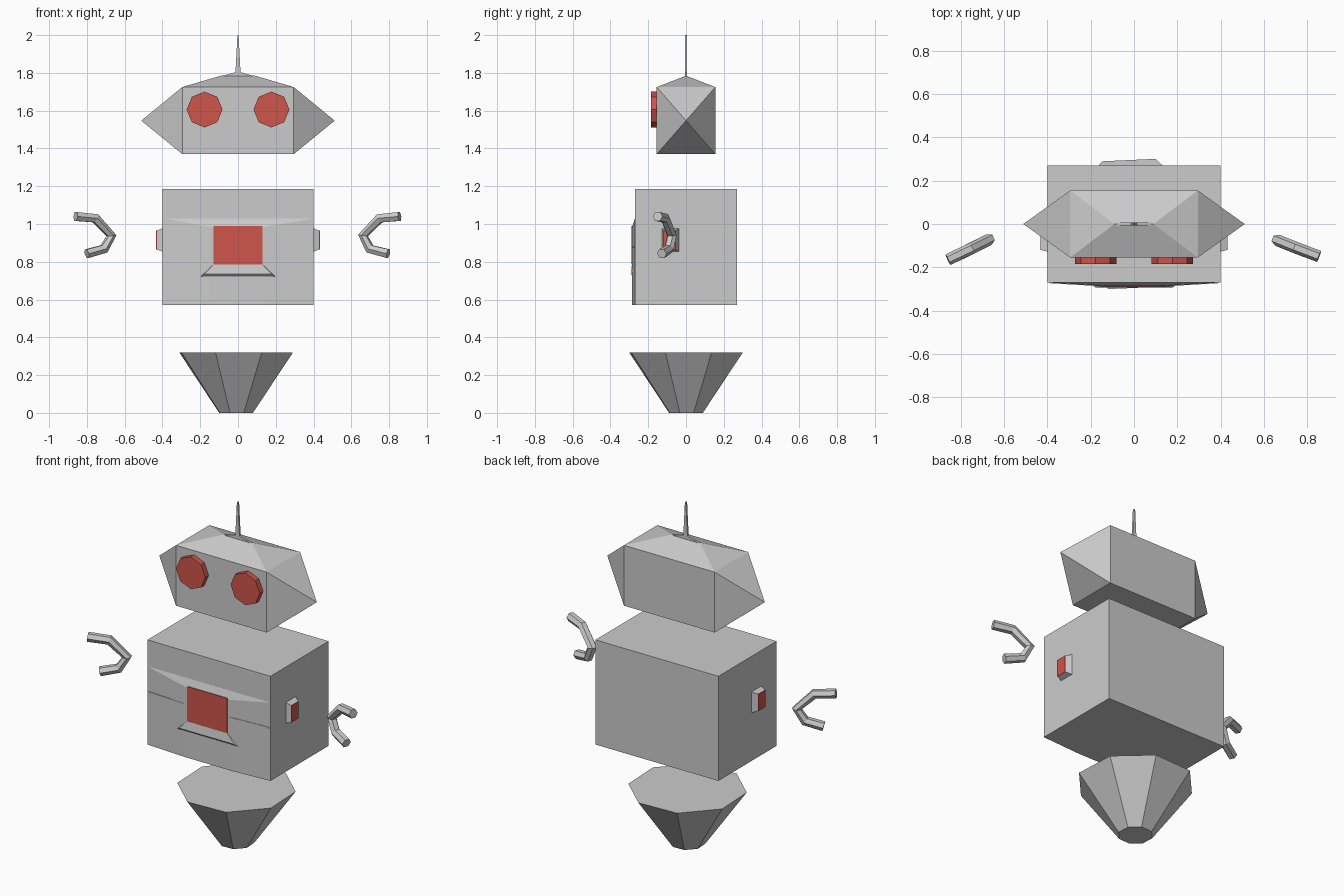
import bpy, bmesh
from math import cos, sin, pi, radians

if "Cube" in bpy.data.objects:
    bpy.data.objects.remove(bpy.data.objects["Cube"])

red = bpy.data.materials.new("red")
red.diffuse_color = (0.62, 0.09, 0.07, 1)
red.use_nodes = True
red.node_tree.nodes["Principled BSDF"].inputs["Base Color"].default_value = red.diffuse_color


def hull(name, pts, mat=None):
    """Flat-faced convex solid around a few corner points."""
    bm = bmesh.new()
    for p in pts:
        bm.verts.new(p)
    bmesh.ops.convex_hull(bm, input=bm.verts[:])
    bmesh.ops.dissolve_limit(bm, angle_limit=0.005, verts=bm.verts[:], edges=bm.edges[:])
    bmesh.ops.recalc_face_normals(bm, faces=bm.faces[:])
    me = bpy.data.meshes.new(name)
    bm.to_mesh(me)
    bm.free()
    if mat:
        me.materials.append(mat)
    ob = bpy.data.objects.new(name, me)
    bpy.context.collection.objects.link(ob)
    return ob


def box(x0, x1, y0, y1, z0, z1):
    return [(x, y, z) for x in (x0, x1) for y in (y0, y1) for z in (z0, z1)]


def octagon(r, start):
    return [(r * cos(start + i * pi / 4), r * sin(start + i * pi / 4)) for i in range(8)]


# Tapered base, widening upward
turn = radians(22.5 + 2.6)
hull("base", [(x - 0.01, y, z) for r, z in ((0.095, 0), (0.32, 0.32)) for x, y in octagon(r, turn)])

# Body box and the slightly bulged front plate with its sloped top edge
hull("body", box(-0.4, 0.4, -0.27, 0.27, 0.57, 1.185))
plan = [(-0.4, -0.27), (-0.15, -0.285), (0.15, -0.285), (0.4, -0.27)]
plate = [(x, y, z) for x, y in plan for z in (0.57, 0.985)]
hull("front_plate", plate + [(-0.4, -0.27, 1.03), (0.4, -0.27, 1.03)])

# Red chest panel and the lip below it
hull("chest_panel", box(-0.13, 0.13, -0.288, -0.27, 0.785, 0.99), red)
hull("chest_lip", [(s * x, y, z) for s in (-1, 1) for x, y, z in (
    (0.13, -0.286, 0.785), (0.18, -0.293, 0.735), (0.2, -0.28, 0.72),
    (0.13, -0.27, 0.785), (0.2, -0.27, 0.72))])

# Antenna: flat flared foot and spike
hull("antenna_foot", [(x, y, z) for x, z in ((-0.085, 1.783), (0.085, 1.783), (-0.01, 1.805), (0.01, 1.805))
                      for y in (-0.006, 0.006)])
hull("antenna", [(s * x, y, z) for s in (-1, 1) for x, z in ((0.014, 1.79), (0.003, 2.0))
                 for y in (-0.006, 0.006)])

# Head: box with pointed sides and a low hipped roof
hull("head", box(-0.295, 0.295, -0.155, 0.155, 1.37, 1.725)
     + [(-0.512, 0, 1.547), (0.512, 0, 1.547), (-0.09, 0, 1.785), (0.09, 0, 1.785)])

for s, side in ((-1, "left"), (1, "right")):
    # Eye discs
    hull("eye_" + side, [(s * 0.177 + x, y, 1.606 + z) for y in (-0.186, -0.15)
                         for x, z in octagon(0.095, 0)], red)
    # Thin front groove lines
    hull("front_strip_" + side, [(s * x, y + d, 0.88 + z) for x, y in ((0.15, -0.285), (0.39, -0.2706))
                                 for d in (-0.003, 0.005) for z in (-0.004, 0.004)])
    # Shoulder sockets with red outer faces
    outer = [(s * 0.43, y, z) for y in (-0.12, -0.055) for z in (0.865, 0.965)]
    hull("socket_" + side, outer + [(s * 0.39, y, z) for y in (-0.13, -0.03) for z in (0.85, 0.98)])
    hull("socket_face_" + side, [(x + s * d, y, z) for x, y, z in outer for d in (0, 0.003)], red)

# Hook-shaped hands: six-sided bent tubes
hooks = {
    "right_hand": [(0.855, -0.15, 1.04), (0.75, -0.11, 1.03), (0.662, -0.075, 0.94),
                   (0.698, -0.09, 0.868), (0.795, -0.128, 0.843)],
    "left_hand": [(-0.86, -0.165, 1.04), (-0.755, -0.115, 1.03), (-0.67, -0.072, 0.938),
                  (-0.71, -0.092, 0.868), (-0.8, -0.137, 0.843)],
}
for name, path in hooks.items():
    cu = bpy.data.curves.new(name, 'CURVE')
    cu.dimensions = '3D'
    cu.bevel_depth = 0.027
    cu.bevel_resolution = 1
    cu.use_fill_caps = True
    sp = cu.splines.new('POLY')
    sp.points.add(len(path) - 1)
    for pt, co in zip(sp.points, path):
        pt.co = (*co, 1)
    sp.use_smooth = False
    ob = bpy.data.objects.new(name, cu)
    bpy.context.collection.objects.link(ob)
    bpy.ops.object.select_all(action='DESELECT')
    ob.select_set(True)
    bpy.context.view_layer.objects.active = ob
    bpy.ops.object.convert(target='MESH')
    bpy.ops.object.shade_flat()
